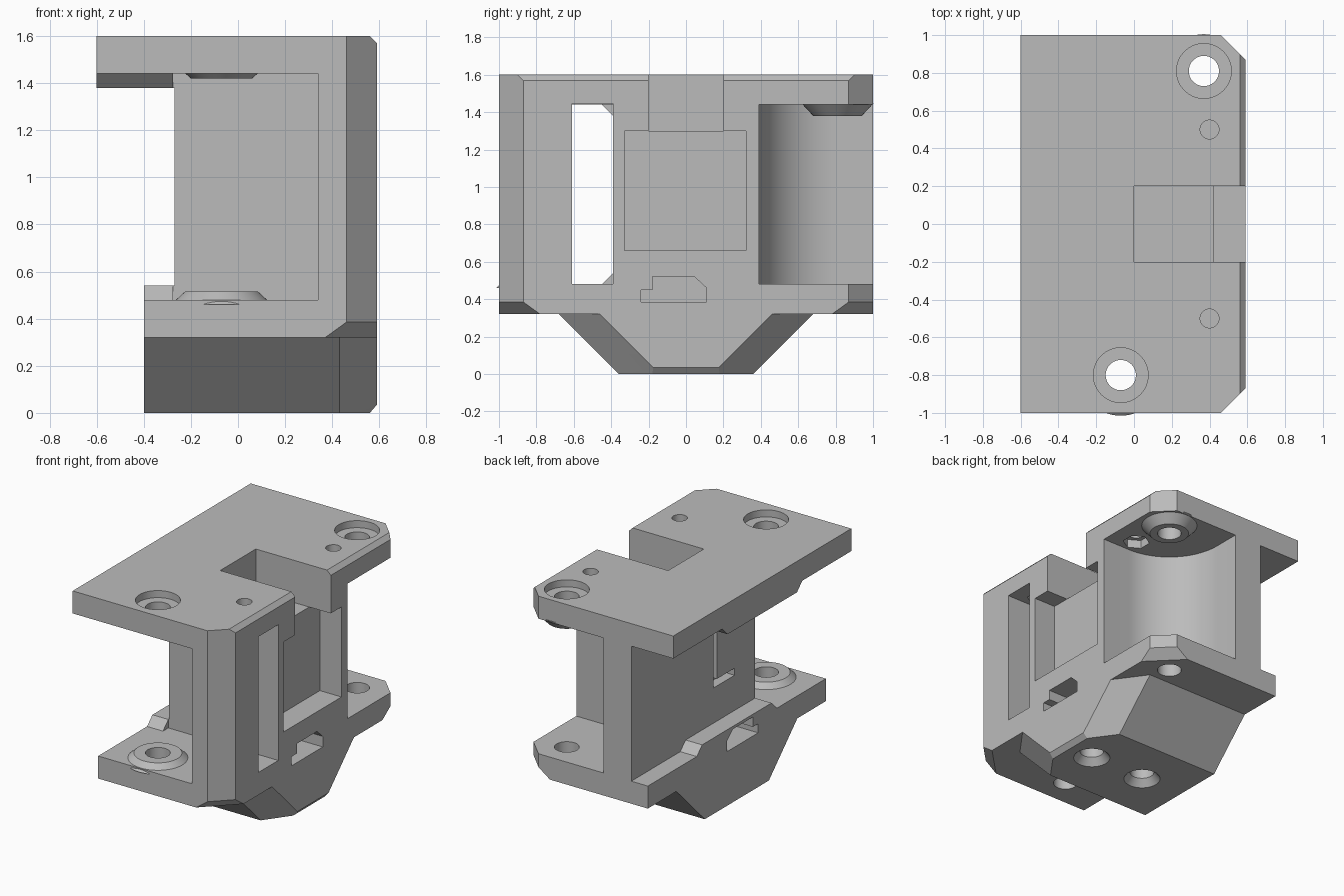
import bpy, bmesh, math

if "Cube" in bpy.data.objects:
    bpy.data.objects.remove(bpy.data.objects["Cube"])

grey = bpy.data.materials.new("plain grey")
grey.diffuse_color = (0.5, 0.5, 0.5, 1)
grey.use_nodes = True
grey.node_tree.nodes["Principled BSDF"].inputs["Base Color"].default_value = grey.diffuse_color


def make(name, bm):
    bmesh.ops.recalc_face_normals(bm, faces=bm.faces)
    me = bpy.data.meshes.new(name)
    bm.to_mesh(me)
    bm.free()
    me.materials.append(grey)
    ob = bpy.data.objects.new(name, me)
    bpy.context.collection.objects.link(ob)
    return ob


def hull(name, pts):
    """Convex solid from half the points, mirrored across y = 0."""
    bm = bmesh.new()
    for x, y, z in pts:
        for s in (1, -1):
            bm.verts.new((x, s * y, z))
    bmesh.ops.convex_hull(bm, input=bm.verts)
    bmesh.ops.dissolve_limit(bm, angle_limit=0.01, verts=bm.verts, edges=bm.edges)
    return make(name, bm)


def prism(pts, axis, lo, hi):
    """Extrude a profile: (x, y) along z, or (y, z) along x."""
    bm = bmesh.new()
    place = (lambda a, b, c: (a, b, c)) if axis == 'z' else (lambda a, b, c: (c, a, b))
    f = bm.faces.new([bm.verts.new(place(a, b, lo)) for a, b in pts])
    ext = bmesh.ops.extrude_face_region(bm, geom=[f])['geom']
    d = place(0, 0, hi - lo)
    bmesh.ops.translate(bm, vec=d, verts=[v for v in ext if isinstance(v, bmesh.types.BMVert)])
    return make("helper", bm)


def box(x0, x1, y0, y1, z0, z1):
    return prism([(x0, y0), (x1, y0), (x1, y1), (x0, y1)], 'z', z0, z1)


def cone(x, y, z0, z1, r0, r1=None, n=64):
    bm = bmesh.new()
    bmesh.ops.create_cone(bm, cap_ends=True, segments=n, radius1=r0,
                          radius2=r0 if r1 is None else r1, depth=z1 - z0)
    bmesh.ops.translate(bm, vec=(x, y, (z0 + z1) / 2), verts=bm.verts)
    return make("helper", bm)


def combine(tool, op='DIFFERENCE'):
    tool.hide_render = True
    m = body.modifiers.new("cut", 'BOOLEAN')
    m.operation, m.solver, m.object = op, 'EXACT', tool
    bpy.context.view_layer.objects.active = body
    bpy.ops.object.modifier_apply(modifier=m.name)
    bpy.data.objects.remove(tool)


# Main block with bevelled right corners
body = hull("bracket_body", [
    (-.6, 1, 1.6), (.46, 1, 1.6), (.56, .9, 1.6), (.59, .87, 1.57),
    (-.6, 1, .32), (.37, 1, .32), (.59, .78, .32), (.46, 1, .385), (.59, .87, .385)])

# Left void leaving the top overhang, the base ledge and their raised middles
half = [(1.1, .48), (.45, .48), (.39, .54)]
low = half + [(-y, z) for y, z in reversed(half)]
combine(prism(low + [(y, 1.92 - z) for y, z in reversed(low)], 'x', -.8, -.27))
combine(box(-.8, -.4, -1.2, 1.2, .2, 1.0))

# Front pocket and its slot through the right wall
combine(box(-.275, .34, -1.2, -.39, .48, 1.44))
combine(box(.3, .8, -.61, -.39, .48, 1.445))

# Rounded back pocket, open to the back and right
arc = [(.37 + .42 * math.cos(a), .81 + .42 * math.sin(a))
       for a in (math.pi * (1 + i / 48) for i in range(25))]
combine(prism([(.8, 1.2), (-.05, 1.2)] + arc + [(.8, .39)], 'z', .48, 1.44))

# Tapered foot
combine(hull("foot", [
    (-.4, .68, .32), (.43, .68, .32), (.59, .46, .32), (-.4, .36, 0),
    (.43, .36, 0), (.56, .18, 0), (.59, .175, .035)]), 'UNION')

# Recess in the right wall and notch in the top plate
combine(box(.42, .8, -.33, .32, .66, 1.3))
combine(box(0, .8, -.2, .2, 1.3, 1.8))

# Stepped cable opening on both sides of the base
key = [(-.24, .385), (.11, .385), (.11, .46), (.045, .52), (-.18, .52), (-.18, .45), (-.24, .45)]
combine(prism(key, 'x', .15, .8))
combine(prism(key, 'x', -.7, 0))

# L-shaped groove on the left wall
combine(prism([(.075, .79), (.075, 1.375), (.04, 1.375), (.04, .84), (-.16, .84), (-.16, .79)],
              'x', -.5, -.2))

# Bosses around the shaft holes
combine(cone(-.07, -.8, .46, .515, .215, .155), 'UNION')
combine(cone(-.07, -.8, 1.42, 1.46, .13, .175), 'UNION')
combine(cone(.37, .81, 1.38, 1.45, .13, .195), 'UNION')

# Shaft holes with counterbores
for x, y in ((-.07, -.8), (.37, .81)):
    combine(cone(x, y, .2, 1.8, .08))
    combine(cone(x, y, 1.55, 1.8, .145))

# Small screw holes with hex seats below
for y in (-.5, .5):
    combine(cone(.4, y, 1.4, 1.8, .05, n=32))
    combine(cone(.4, y, 1.4, 1.5, .09, n=6))

# Countersunk holes in the foot
for x in (-.07, .37):
    combine(cone(x, 0, -.1, .28, .08))
    combine(cone(x, 0, -.01, .05, .13, .08))

body.select_set(True)
bpy.context.view_layer.objects.active = body
bpy.ops.object.shade_smooth_by_angle(angle=math.radians(25))
